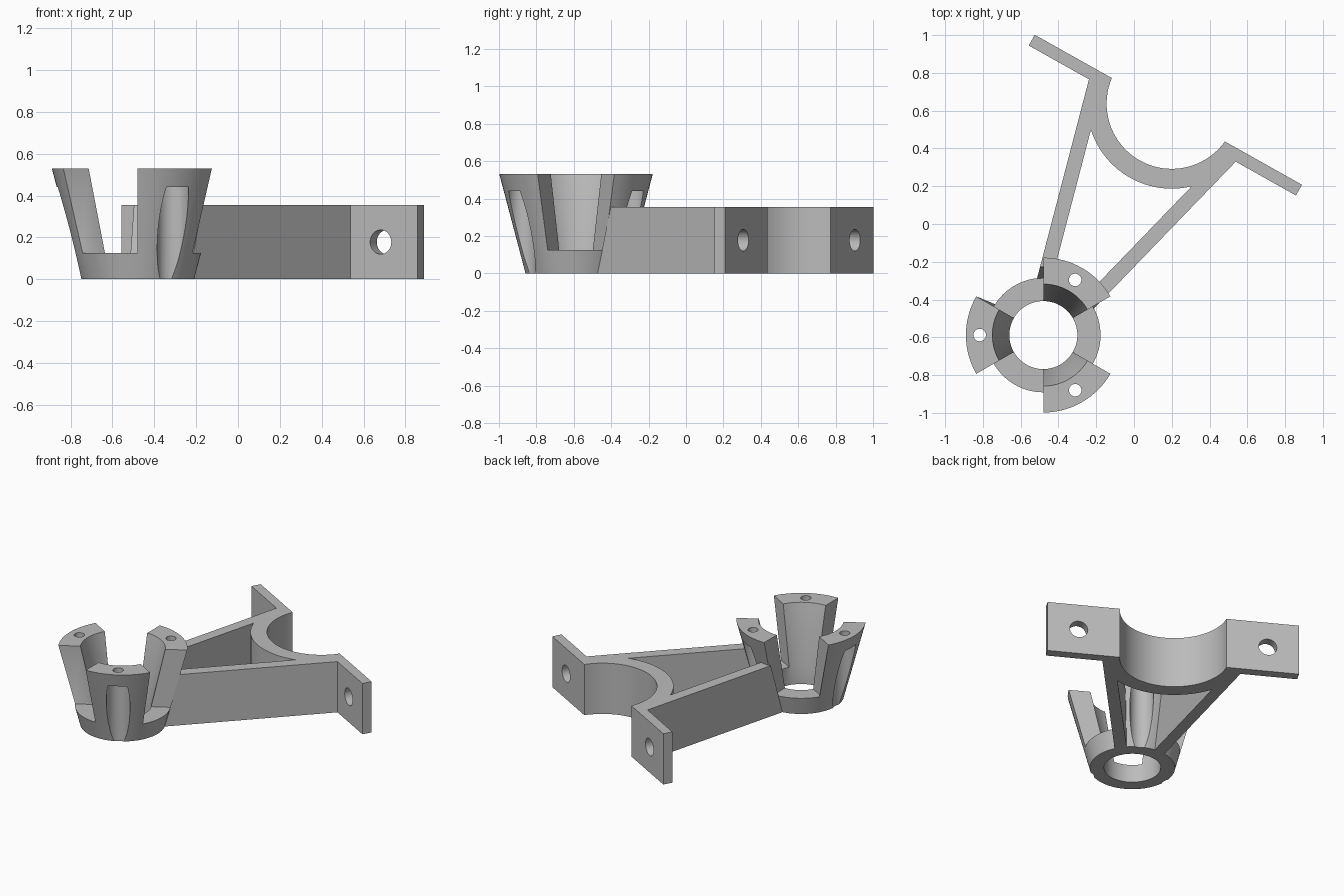
import bpy, bmesh, math
from mathutils import Matrix, Vector

if "Cube" in bpy.data.objects:
    bpy.data.objects.remove(bpy.data.objects["Cube"], do_unlink=True)

grey = bpy.data.materials.new("plain_grey")
grey.use_nodes = True
colour = (0.5, 0.5, 0.5, 1)
grey.diffuse_color = colour
grey.node_tree.nodes["Principled BSDF"].inputs["Base Color"].default_value = colour

HEIGHT = 0.355                                   # bracket height
CUP = Vector((-0.48, -0.588, 0))                 # axis of the pronged cup
FRAME = Matrix.Translation((0.2, 0.637, 0)) @ Matrix.Rotation(math.radians(-29.3), 4, 'Z')


def make(name, bm, matrix):
    bmesh.ops.recalc_face_normals(bm, faces=bm.faces)
    mesh = bpy.data.meshes.new(name)
    bm.to_mesh(mesh)
    bm.free()
    mesh.transform(matrix)
    mesh.materials.append(grey)
    ob = bpy.data.objects.new(name, mesh)
    bpy.context.collection.objects.link(ob)
    return ob


def prism(name, outline, z0, z1, matrix):
    bm = bmesh.new()
    face = bm.faces.new([bm.verts.new((x, y, z0)) for x, y in outline])
    top = bmesh.ops.extrude_face_region(bm, geom=[face])["geom"]
    moved = [v for v in top if isinstance(v, bmesh.types.BMVert)]
    bmesh.ops.translate(bm, verts=moved, vec=(0, 0, z1 - z0))
    return make(name, bm, matrix)


def arc(r, a0, a1, n):
    return [(r * math.cos(math.radians(a0 + (a1 - a0) * i / n)),
             r * math.sin(math.radians(a0 + (a1 - a0) * i / n))) for i in range(n + 1)]


def rod(name, r, z0, z1, matrix):
    return prism(name, arc(r, 0, 360, 48)[:-1], z0, z1, matrix)


def revolve(name, profile, a0=0, a1=360, n=96):
    """Sweep a closed (radius, z) profile about the cup axis."""
    bm = bmesh.new()
    full = a1 - a0 == 360
    rings = [[bm.verts.new((r * x, r * y, z)) for r, z in profile]
             for x, y in (arc(1, a0, a1, n)[:-1] if full else arc(1, a0, a1, n))]
    for ra, rb in zip(rings, rings[1:] + (rings[:1] if full else [])):
        for k in range(len(profile)):
            j = (k + 1) % len(profile)
            bm.faces.new((ra[k], ra[j], rb[j], rb[k]))
    if not full:
        bm.faces.new(rings[0])
        bm.faces.new(rings[-1])
    return make(name, bm, Matrix.Translation(CUP))


def combine(target, others, operation):
    """Apply boolean operations and discard the tool objects."""
    bpy.context.view_layer.objects.active = target
    for other in others:
        mod = target.modifiers.new("bool", 'BOOLEAN')
        mod.operation, mod.object, mod.solver = operation, other, 'EXACT'
        bpy.ops.object.modifier_apply(modifier=mod.name)
        bpy.data.objects.remove(other, do_unlink=True)


# Flared cup with three prongs left between the cut gaps
cup = revolve("pronged_cup", [(0.18, 0), (0.27, 0), (0.41, 0.53), (0.27, 0.53), (0.18, 0.125)])
cutters = []
for k in range(3):
    gap = 90 + 120 * k
    cutters.append(revolve("gap_cutter", [(0.05, 0.125), (0.6, 0.125), (0.6, 0.7), (0.05, 0.7)],
                           gap, gap + 60, 16))
    # Screw hole and the wider head recess below it
    at = Matrix.Translation(CUP) @ Matrix.Rotation(math.radians(60 + 120 * k), 4, 'Z') \
        @ Matrix.Translation((0.337, 0, 0))
    cutters.append(rod("hole_cutter", 0.033, 0.3, 0.7, at))
    cutters.append(rod("recess_cutter", 0.075, -0.1, 0.44, at))
combine(cup, cutters, 'DIFFERENCE')

# Half-round clamp saddle
start = math.degrees(math.asin(0.037 / 0.345))
outer = math.degrees(math.asin(0.037 / 0.45))
saddle = prism("clamp_bracket", arc(0.45, 180 + outer, 360 - outer, 48)
               + arc(0.345, 360 - start, 180 + start, 48), 0, HEIGHT, FRAME)


def arm_edge(v):
    return 0.446 + (v + 0.10) * 0.262


# Mirrored bolt flanges and converging arms
parts, bolts = [], []
for s in (1, -1):
    parts.append(prism("flange", [(s * u, v) for u, v in
                 [(0.37, -0.037), (0.811, -0.037), (0.811, -0.102), (0.37, -0.102)]],
                 0, HEIGHT, FRAME))
    parts.append(prism("arm", [(s * (arm_edge(v) - d), v) for v, d in
                 [(-0.06, 0), (-0.06, 0.08), (-1.25, 0.08), (-1.25, 0)]], 0, HEIGHT, FRAME))
    bolts.append(rod("bolt_cutter", 0.058, -0.2, 0.2, FRAME
                     @ Matrix.Translation((s * 0.61, -0.07, HEIGHT / 2))
                     @ Matrix.Rotation(math.pi / 2, 4, 'X')))
combine(saddle, parts, 'UNION')

# Arms end on the flared wall of the cup
bolts.append(revolve("cone_cutter", [(0.0005, -0.1), (0.242, -0.1), (0.426, 0.6), (0.0005, 0.6)]))
combine(saddle, bolts, 'DIFFERENCE')

for ob in (cup, saddle):
    bpy.ops.object.select_all(action='DESELECT')
    ob.select_set(True)
    bpy.context.view_layer.objects.active = ob
    bpy.ops.object.shade_smooth_by_angle(angle=math.radians(30))
